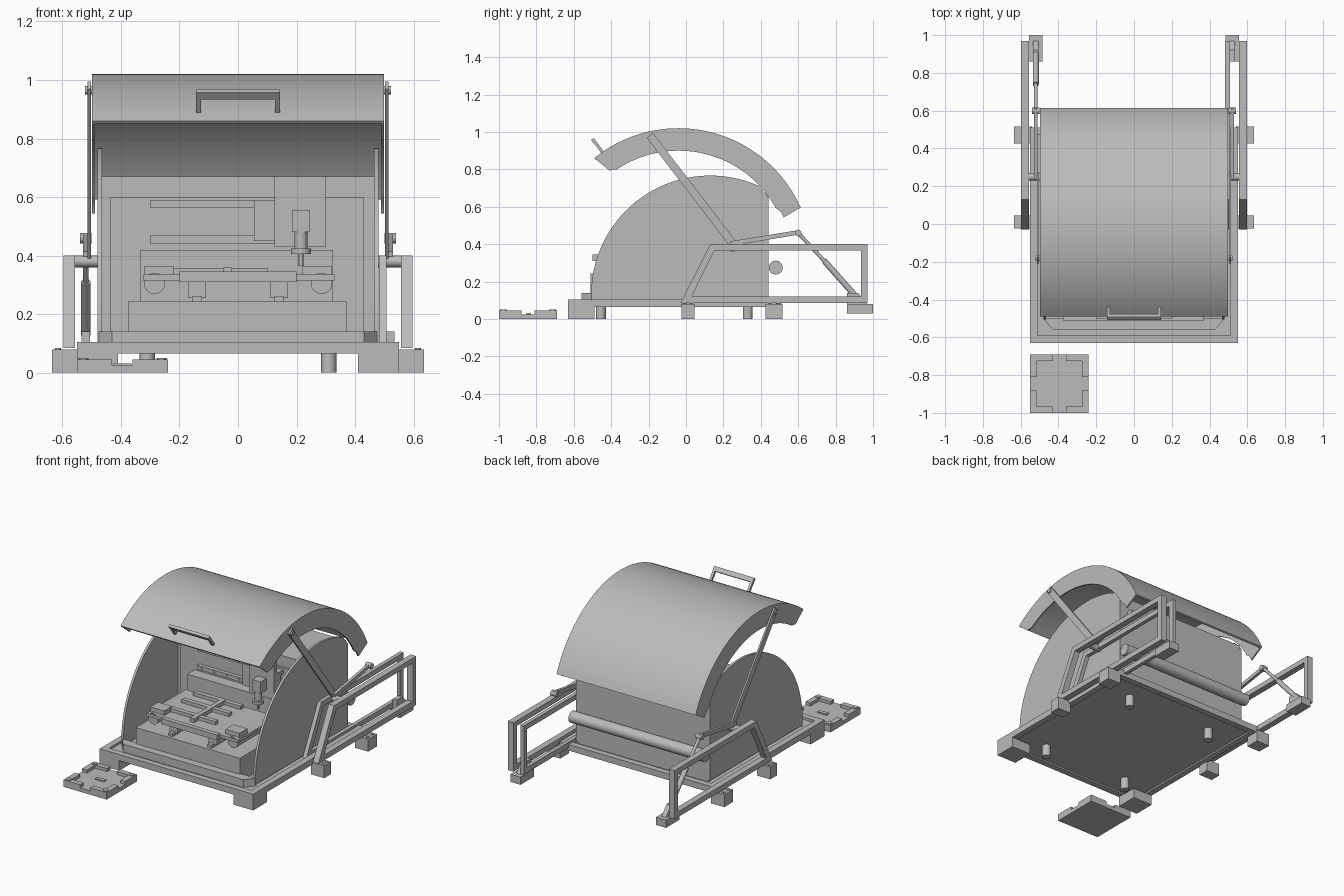
import bpy, bmesh, math
from mathutils import Vector

if "Cube" in bpy.data.objects:
    bpy.data.objects.remove(bpy.data.objects["Cube"])

grey = bpy.data.materials.new("light_grey")
grey.use_nodes = True
GREY = (0.5, 0.5, 0.5, 1)
grey.diffuse_color = GREY
grey.node_tree.nodes["Principled BSDF"].inputs["Base Color"].default_value = GREY


def finish(name, bm, smooth=False):
    bmesh.ops.recalc_face_normals(bm, faces=bm.faces)
    mesh = bpy.data.meshes.new(name)
    bm.to_mesh(mesh)
    bm.free()
    mesh.materials.append(grey)
    ob = bpy.data.objects.new(name, mesh)
    bpy.context.collection.objects.link(ob)
    if smooth:
        bpy.ops.object.select_all(action="DESELECT")
        bpy.context.view_layer.objects.active = ob
        ob.select_set(True)
        bpy.ops.object.shade_smooth_by_angle(angle=math.radians(30))
    return ob


def box(name, x, y, z):
    """Box from three (low, high) ranges."""
    bm = bmesh.new()
    bmesh.ops.create_cube(bm, size=1)
    for v in bm.verts:
        v.co = [r[0] + (c + 0.5) * (r[1] - r[0]) for c, r in zip(v.co, (x, y, z))]
    return finish(name, bm)


def rod(name, a, b, r, sides=24):
    a, b = Vector(a), Vector(b)
    bm = bmesh.new()
    bmesh.ops.create_cone(bm, cap_ends=True, segments=sides, radius1=r, radius2=r, depth=(b - a).length)
    turn = (b - a).to_track_quat("Z", "Y").to_matrix()
    for v in bm.verts:
        v.co = turn @ v.co + (a + b) / 2
    return finish(name, bm, sides > 8)


def side_plate(name, x, outline, smooth=False):
    """Extrude a (y, z) outline across an x range."""
    bm = bmesh.new()
    face = bm.faces.new([bm.verts.new((x[0], p, q)) for p, q in outline])
    new = bmesh.ops.extrude_face_region(bm, geom=[face])["geom"]
    for v in new:
        if isinstance(v, bmesh.types.BMVert):
            v.co.x = x[1]
    return finish(name, bm, smooth)


def side_ring(name, x, outer, inner):
    """Closed frame between two matching (y, z) outlines."""
    bm = bmesh.new()
    n = len(outer)
    loops = [[bm.verts.new((xx, p, q)) for p, q in o] for o in (outer, inner) for xx in x]
    o0, o1, i0, i1 = loops
    for a, b in ((o0, o1), (o1, i1), (i1, i0), (i0, o0)):
        for k in range(n):
            m = (k + 1) % n
            bm.faces.new((a[k], a[m], b[m], b[k]))
    return finish(name, bm)


def bar(name, x, a, b, w):
    """Flat bar between two (y, z) points."""
    a, b = Vector(a), Vector(b)
    d = (b - a).normalized() * w / 2
    n = Vector((-d.y, d.x))
    return side_plate(name, x, [a - d + n, a - d - n, b + d - n, b + d + n])


def arc(cy, cz, r, start, end, n):
    """Points on an arc; degrees are measured from vertical toward the back."""
    out = []
    for k in range(n + 1):
        t = math.radians(start + (end - start) * k / n)
        out.append((cy + r * math.sin(t), cz + r * math.cos(t)))
    return out


def span(s, a, b):
    return tuple(sorted((s * a, s * b)))


# Base frame and floor
box("base_front_rail", (-0.55, 0.55), (-0.63, -0.59), (0.065, 0.105))
box("base_back_rail", (-0.55, 0.55), (0.47, 0.51), (0.065, 0.105))
box("base_floor", (-0.51, 0.51), (-0.59, 0.47), (0.075, 0.09))
side_step = [(-0.48, -0.5), (0.48, -0.5), (0.43, -0.56), (-0.43, -0.56)]
bm = bmesh.new()
low = [bm.verts.new((x, y, 0.09)) for x, y in side_step]
high = [bm.verts.new((x, y, 0.14)) for x, y in side_step]
bm.faces.new(low)
bm.faces.new(high)
for k in range(4):
    bm.faces.new((low[k], low[k - 1], high[k - 1], high[k]))
finish("front_sill", bm)

# Side panel outline, curved in front and cut off at the back
panel = [(0.44, 0.1), (-0.505, 0.1)] + arc(0.13, 0.13, 0.637, -88, 24, 40) + [(0.44, 0.65)]
frame_out = [(-0.03, 0.085), (0.13, 0.4), (0.97, 0.4), (0.97, 0.085)]
frame_in = [(0.03, 0.12), (0.153, 0.367), (0.935, 0.367), (0.935, 0.12)]
lid_flange = arc(-0.04, 0.305, 0.714, -39, 66, 40) + arc(-0.04, 0.305, 0.61, 67, 64, 2) \
    + arc(-0.04, 0.305, 0.595, 61, -34, 36) + arc(-0.04, 0.305, 0.61, -36, -37, 1)

for s, side in ((-1, "right"), (1, "left")):
    box(side + "_base_rail", span(s, 0.51, 0.55), (-0.59, 0.47), (0.065, 0.105))
    box(side + "_front_foot", span(s, 0.41, 0.55), (-0.63, -0.49), (0, 0.065))
    for y0, y1, where in ((-0.025, 0.045, "middle"), (0.425, 0.515, "back")):
        box(f"{side}_{where}_foot", span(s, 0.54, 0.635), (y0, y1), (0, 0.08))
        for k in (0.25, 0.75):
            y = y0 + k * (y1 - y0)
            rod(f"{side}_{where}_bolt", (s * 0.615, y, 0.08), (s * 0.615, y, 0.085), 0.01, 12)
    for y in (-0.455, 0.33):
        rod(side + "_round_foot", (s * 0.31, y, 0), (s * 0.31, y, 0.08), 0.026)
    side_plate(side + "_panel", span(s, 0.465, 0.48), panel, True)
    # Swing frame, rear bracket, lid arm and link
    side_ring(side + "_outer_frame", span(s, 0.557, 0.597), frame_out, frame_in)
    box(side + "_bracket_base", span(s, 0.485, 0.557), (0.86, 1.0), (0.03, 0.08))
    side_plate(side + "_bracket_clevis", span(s, 0.505, 0.535),
               [(0.86, 0.08), (0.86, 0.14), (0.92, 0.14), (0.97, 0.08)])
    bar(side + "_lid_arm", span(s, 0.503, 0.514), (-0.18, 0.965), (0.245, 0.41), 0.042)
    bar(side + "_link", span(s, 0.512, 0.53), (0.25, 0.405), (0.6, 0.463), 0.024)
    rod(side + "_hinge_pin", (s * 0.48, 0.25, 0.38), (s * 0.56, 0.25, 0.38), 0.02)
    rod(side + "_link_pin", (s * 0.5, 0.6, 0.46), (s * 0.54, 0.6, 0.46), 0.018)
    rod(side + "_lid_pin", (s * 0.49, -0.18, 0.965), (s * 0.522, -0.18, 0.965), 0.014)
    side_plate(side + "_lid_flange", span(s, 0.488, 0.498), lid_flange, True)
side_ring("left_inner_frame", (0.482, 0.507), frame_out, frame_in)

# Gas spring
rod("gas_spring_tube", (-0.52, 0.74, 0.31), (-0.52, 0.9, 0.13), 0.016)
rod("gas_spring_rod", (-0.52, 0.6, 0.46), (-0.52, 0.74, 0.31), 0.01)

# Lid skin and handle
skin = arc(-0.04, 0.305, 0.715, -39, 66, 48) + arc(-0.04, 0.305, 0.703, 66, -39, 48)
side_plate("lid_skin", (-0.498, 0.498), skin, True)
for s, side in ((-1, "right"), (1, "left")):
    bar(side + "_handle_leg", span(s, 0.127, 0.143), (-0.445, 0.89), (-0.49, 0.95), 0.016)
bar("handle_grip", (-0.143, 0.143), (-0.488, 0.946), (-0.495, 0.955), 0.018)

# Rear housing and roller
box("rear_housing", (-0.466, 0.466), (0.05, 0.44), (0.09, 0.67))
box("housing_front_plate", (-0.436, 0.43), (0.035, 0.05), (0.14, 0.6))
rod("rear_roller", (-0.48, 0.48, 0.275), (0.48, 0.48, 0.275), 0.037, 32)

# Machine bed and work table
box("machine_bed", (-0.375, 0.37), (-0.51, 0.035), (0.09, 0.243))
box("bed_back_block", (-0.335, 0.325), (-0.04, 0.035), (0.24, 0.42))
box("work_table", (-0.325, 0.33), (-0.47, -0.07), (0.315, 0.335))
box("table_front_strip", (-0.2, 0.2), (-0.5, -0.47), (0.31, 0.345))
for s, side in ((-1, "right"), (1, "left")):
    rod(side + "_table_beam", (s * 0.285, -0.46, 0.305), (s * 0.285, -0.08, 0.305), 0.036)
    x = s * 0.14
    box(side + "_bed_rail", (x - 0.015, x + 0.015), (-0.49, -0.05), (0.24, 0.262))
    for y in (-0.42, -0.16):
        box(side + "_bed_slide", (x - 0.03, x + 0.03), (y - 0.04, y + 0.04), (0.255, 0.317))
    box(side + "_table_clamp", span(s, 0.22, 0.32), (-0.44, -0.36), (0.335, 0.365))
for y in (-0.36, -0.22, -0.1):
    box("work_holder", (-0.24, 0.1), (y - 0.015, y + 0.015), (0.335, 0.357))
box("work_holder_crossbar", (-0.05, -0.02), (-0.42, -0.1), (0.335, 0.36))

# Cross rails, carriage and spindle
for z in (0.455, 0.575):
    box("cross_rail", (-0.3, 0.3), (0.01, 0.035), (z - 0.013, z + 0.013))
    for k in range(5):
        x = -0.27 + k * 0.09
        rod("rail_bolt", (x, 0.01, z), (x, 0.005, z), 0.007, 12)
box("carriage", (0.055, 0.3), (-0.03, 0.01), (0.45, 0.59))
box("carriage_head", (0.125, 0.3), (-0.06, -0.03), (0.43, 0.67))
box("spindle_mount", (0.185, 0.245), (-0.12, -0.06), (0.48, 0.555))
rod("spindle", (0.215, -0.1, 0.41), (0.215, -0.1, 0.48), 0.022)
rod("spindle_collar", (0.215, -0.1, 0.405), (0.215, -0.1, 0.425), 0.034)
rod("spindle_tip", (0.215, -0.1, 0.365), (0.215, -0.1, 0.41), 0.008, 12)

# Separate floor pad with raised corners
box("pad_plate", (-0.55, -0.24), (-1.0, -0.69), (0, 0.025))
box("pad_centre_tab", (-0.427, -0.363), (-0.853, -0.828), (0.025, 0.032))
for sx in (-1, 1):
    for sy in (-1, 1):
        cx, cy = -0.395 + sx * 0.155, -0.845 + sy * 0.155
        box("pad_corner", span(1, cx, cx - sx * 0.12), span(1, cy, cy - sy * 0.035), (0.025, 0.045))
        box("pad_corner_side", span(1, cx, cx - sx * 0.035), span(1, cy - sy * 0.035, cy - sy * 0.12), (0.025, 0.045))
        px, py = cx - sx * 0.022, cy - sy * 0.022
        rod("pad_stud", (px, py, 0.04), (px, py, 0.05), 0.017)
